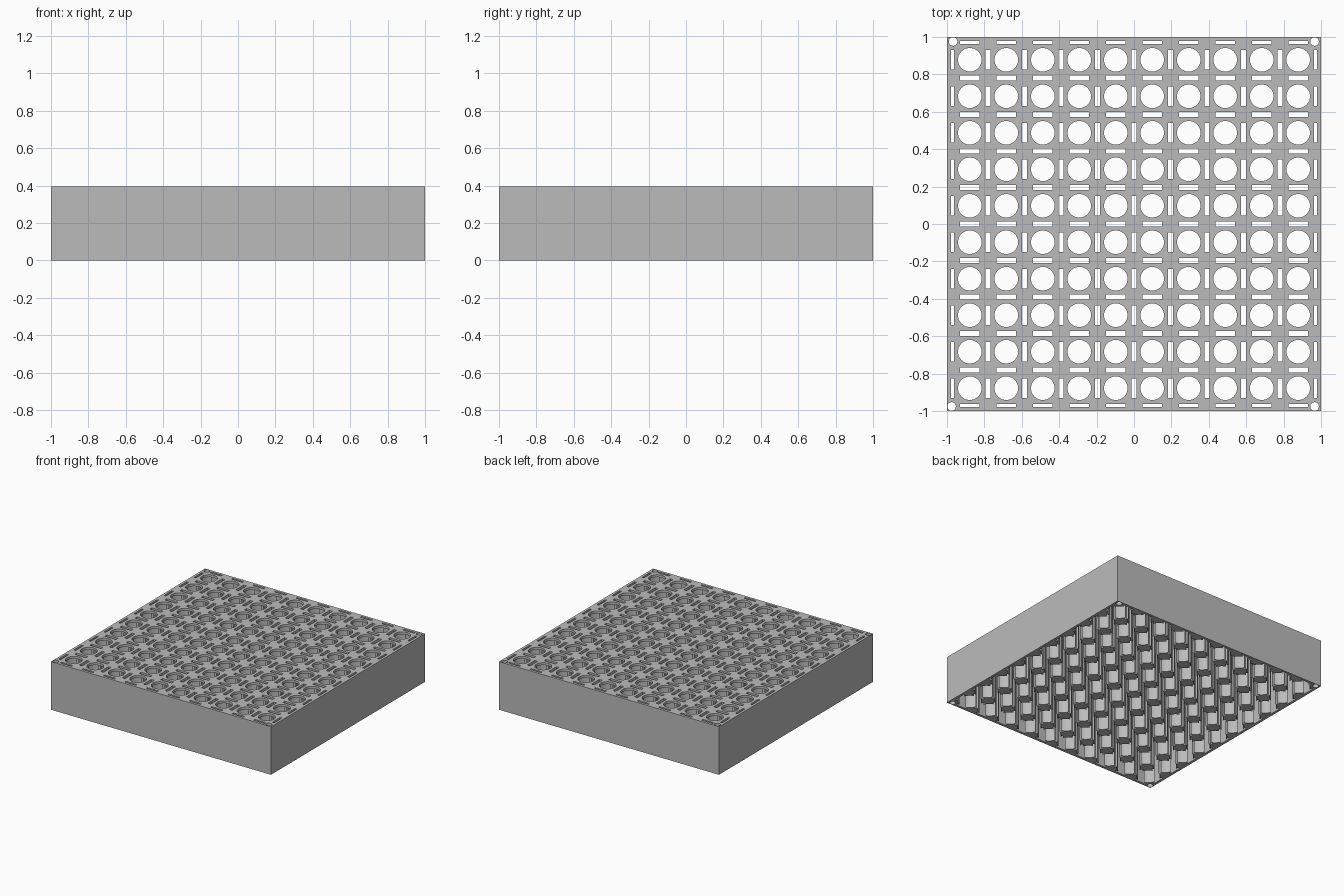
import bpy, bmesh, math
from mathutils import Matrix, Vector

cube = bpy.data.objects.get("Cube")
if cube:
    bpy.data.objects.remove(cube, do_unlink=True)

HEIGHT, PITCH, COUNT = 0.395, 0.195, 10
LIP = 0.02            # thickness of the retaining top plate
CENTRES = [(i - (COUNT - 1) / 2) * PITCH for i in range(COUNT)]

grey = bpy.data.materials.new("matte_grey")
grey.use_nodes = True
grey.diffuse_color = (0.5, 0.5, 0.5, 1)
grey.node_tree.nodes["Principled BSDF"].inputs["Base Color"].default_value = (0.5, 0.5, 0.5, 1)


def add_box(bm, x0, x1, y0, y1, z0, z1):
    size = Vector((x1 - x0, y1 - y0, z1 - z0))
    mid = Vector((x0 + x1, y0 + y1, z0 + z1)) / 2
    bmesh.ops.create_cube(bm, size=1, matrix=Matrix.Translation(mid) @ Matrix.Diagonal(size).to_4x4())


def add_bore(bm, x, y, r, z0, z1, sides=40):
    bmesh.ops.create_cone(bm, cap_ends=True, segments=sides, radius1=r, radius2=r,
                          depth=z1 - z0, matrix=Matrix.Translation((x, y, (z0 + z1) / 2)))


def make_object(name, bm):
    mesh = bpy.data.meshes.new(name)
    bm.to_mesh(mesh)
    bm.free()
    mesh.materials.append(grey)
    obj = bpy.data.objects.new(name, mesh)
    bpy.context.collection.objects.link(obj)
    return obj


def cut(target, name, bm):
    cutter = make_object(name, bm)
    cutter.hide_render = True
    mod = target.modifiers.new(name, 'BOOLEAN')
    mod.operation = 'DIFFERENCE'
    mod.solver = 'EXACT'
    mod.object = cutter
    bpy.context.view_layer.objects.active = target
    bpy.ops.object.modifier_apply(modifier=name)
    bpy.data.objects.remove(cutter, do_unlink=True)


# Solid block
bm = bmesh.new()
add_box(bm, -1, 1, -1, 1, 0, HEIGHT)
block = make_object("cell_holder_block", bm)

# Wide cell cavities, open underneath
bm = bmesh.new()
for x in CENTRES:
    for y in CENTRES:
        add_bore(bm, x, y, 0.09, -0.1, HEIGHT - LIP)
cut(block, "cavity_cutter", bm)

# Narrower openings through the top plate
bm = bmesh.new()
for x in CENTRES:
    for y in CENTRES:
        add_bore(bm, x, y, 0.063, HEIGHT - LIP * 2, HEIGHT + 0.1)
cut(block, "opening_cutter", bm)

# Through slots between neighbouring cells, trimmed by the outer walls
bm = bmesh.new()
for i in range(COUNT + 1):
    line = (i - COUNT / 2) * PITCH
    lo, hi = max(line - 0.013, -0.979), min(line + 0.013, 0.979)
    for c in CENTRES:
        add_box(bm, lo, hi, c - 0.051, c + 0.051, -0.1, HEIGHT + 0.1)
        add_box(bm, c - 0.051, c + 0.051, lo, hi, -0.1, HEIGHT + 0.1)
cut(block, "slot_cutter", bm)

# Small corner holes
bm = bmesh.new()
for x, y in ((-0.967, 0.975), (0.965, 0.975), (0.965, -0.975), (-0.975, -0.975)):
    add_bore(bm, x, y, 0.023, -0.1, HEIGHT + 0.1, 24)
cut(block, "corner_hole_cutter", bm)

# Smooth bores with sharp rims
bpy.ops.object.select_all(action='DESELECT')
block.select_set(True)
bpy.context.view_layer.objects.active = block
bpy.ops.object.shade_smooth_by_angle(angle=math.radians(30))
